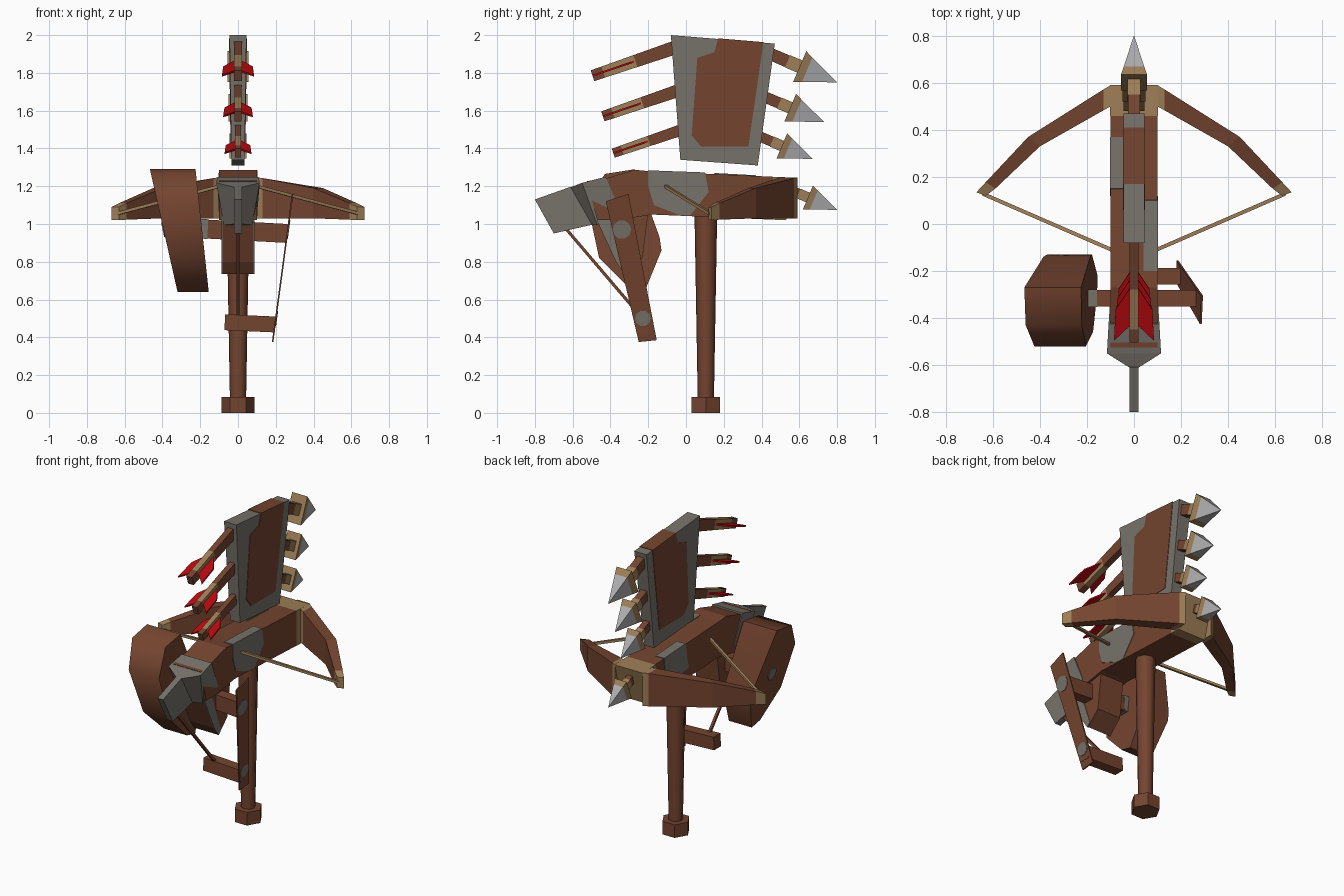
import bpy, bmesh, math
from mathutils import Vector as V

if "Cube" in bpy.data.objects:
    bpy.data.objects.remove(bpy.data.objects["Cube"])


def material(name, rgb):
    m = bpy.data.materials.new(name)
    m.diffuse_color = (*rgb, 1)
    m.use_nodes = True
    m.node_tree.nodes["Principled BSDF"].inputs["Base Color"].default_value = m.diffuse_color
    return m


WOOD = material("brown wood", (0.175, 0.058, 0.029))
GREY = material("worn grey", (0.185, 0.168, 0.145))
TAN = material("tan binding", (0.34, 0.21, 0.095))
RED = material("red feather", (0.48, 0.003, 0.005))
STEEL = material("pale steel", (0.42, 0.42, 0.43))


def mesh(name, verts, faces, mat):
    me = bpy.data.meshes.new(name)
    bm = bmesh.new()
    vs = [bm.verts.new(v) for v in verts]
    for f in faces:
        bm.faces.new([vs[i] for i in f])
    bmesh.ops.recalc_face_normals(bm, faces=bm.faces)
    bm.to_mesh(me)
    bm.free()
    me.materials.append(mat)
    ob = bpy.data.objects.new(name, me)
    bpy.context.collection.objects.link(ob)
    return ob


def loft(name, a, b, mat):
    """Closed solid between two rings with equal point counts."""
    n = len(a)
    faces = [list(range(n)), list(range(n, 2 * n))]
    faces += [(i, (i + 1) % n, n + (i + 1) % n, n + i) for i in range(n)]
    return mesh(name, list(a) + list(b), faces, mat)


def prism(name, profile, x0, x1, mat):
    """Extrude a (y, z) profile along x; x0 and x1 may depend on z."""
    def ring(x):
        return [(x(z) if callable(x) else x, y, z) for y, z in profile]
    return loft(name, ring(x0), ring(x1), mat)


def beam(name, p, q, h0, h1, mat):
    """Four-sided bar from p to q with (side, up) half sizes at each end."""
    p, q = V(p), V(q)
    d = (q - p).normalized()
    side = d.cross(V((0, 0, 1))).normalized()
    up = side.cross(d)

    def ring(c, h):
        return [c + side * h[0] * i + up * h[1] * j
                for i, j in ((-1, -1), (1, -1), (1, 1), (-1, 1))]
    return loft(name, ring(p, h0), ring(q, h1), mat)


def circle(cy, cz, r, n=10):
    return [(cy + r * math.cos(2 * math.pi * i / n),
             cz + r * math.sin(2 * math.pi * i / n)) for i in range(n)]


def smooth(ob, deg):
    bpy.ops.object.select_all(action='DESELECT')
    ob.select_set(True)
    bpy.context.view_layer.objects.active = ob
    bpy.ops.object.shade_smooth_by_angle(angle=math.radians(deg))


# Stand
def round_ring(r, z, n):
    return [(x, y, z) for x, y in circle(0, 0.105, 1, n) for x, y in
            [(x * r, 0.105 + (y - 0.105) * r)]]


loft("stand_foot", round_ring(0.087, 0, 6), round_ring(0.087, 0.085, 6), WOOD)
smooth(loft("stand_post", round_ring(0.043, 0.08, 8), round_ring(0.06, 1.05, 8), WOOD), 50)

# Stock with its tan front end and drooping tail
prism("stock", [(0.46, 1.25), (0.46, 1.023), (-0.18, 1.05), (-0.36, 1.02), (-0.47, 1.02),
                (-0.525, 1.227), (-0.43, 1.24), (-0.27, 1.287), (-0.2, 1.28)], -0.1, 0.1, WOOD)
prism("stock_tip", [(0.46, 1.25), (0.59, 1.245), (0.53, 1.02), (0.46, 1.023)], -0.101, 0.101, TAN)
prism("stock_tail", [(-0.2, 1.06), (-0.23, 0.82), (-0.32, 0.735), (-0.37, 0.8), (-0.48, 1.04)],
      -0.085, 0.085, WOOD)
for s in (-1, 1):
    prism("tail_worn_edge", [(-0.40, 1.03), (-0.30, 0.76), (-0.325, 0.735), (-0.371, 0.8), (-0.482, 1.04)],
          s * 0.08, s * 0.088, GREY)

# Worn patches wrapping over the stock edges
prism("right_patch", [(-0.2, 1.284), (0.1, 1.273), (0.12, 1.17), (0.02, 1.042), (-0.03, 1.045),
                      (-0.17, 1.1), (-0.2, 1.2)], 0.04, 0.103, GREY)
prism("left_patch", [(0.15, 1.27), (0.37, 1.258), (0.36, 1.15), (0.26, 1.08), (0.12, 1.1)],
      -0.103, -0.04, GREY)

# Grey rear collar tapering into a fin
rear = [(-0.55, 1.218), (-0.47, 0.995)]
loft("collar", [(-0.115, -0.55, 1.218), (0.115, -0.55, 1.218), (0.075, -0.47, 0.995), (-0.075, -0.47, 0.995)],
     [(-0.108, -0.425, 1.25), (0.108, -0.425, 1.25), (0.103, -0.35, 1.07), (-0.103, -0.35, 1.07)], GREY)
loft("collar_taper", [(-0.115, -0.55, 1.218), (0.115, -0.55, 1.218), (0.075, -0.47, 0.995), (-0.075, -0.47, 0.995)],
     [(-0.02, -0.61, 1.195), (0.02, -0.61, 1.195), (0.02, -0.5, 1.0), (-0.02, -0.5, 1.0)], GREY)
prism("rear_fin", [(-0.8, 1.13), (-0.61, 1.197), (-0.48, 1.0), (-0.7, 0.95)], -0.02, 0.02, GREY)

# Bow limbs, tan tips and string
def limb_ring(s, outer, inner, z0, z1):
    return [(s * outer[0], outer[1], z0), (s * outer[0], outer[1], z1),
            (s * inner[0], inner[1], z1), (s * inner[0], inner[1], z0)]


for s, side in ((-1, "left"), (1, "right")):
    rings = [limb_ring(s, (0.1, 0.59), (0.1, 0.5), 1.03, 1.247),
             limb_ring(s, (0.13, 0.572), (0.13, 0.483), 1.03, 1.243),
             limb_ring(s, (0.45, 0.37), (0.40, 0.33), 1.03, 1.19),
             limb_ring(s, (0.63, 0.178), (0.59, 0.15), 1.023, 1.11),
             limb_ring(s, (0.67, 0.135), (0.63, 0.12), 1.02, 1.09)]
    for i, m in enumerate((TAN, WOOD, WOOD, TAN)):
        loft(side + "_bow_limb", rings[i], rings[i + 1], m)
    beam(side + "_string", (s * 0.64, 0.127, 1.055), (s * 0.06, -0.125, 1.21), (0.008,) * 2, (0.008,) * 2, TAN)

# Magazine with brown inlay showing on both sides and the top
prism("magazine", [(-0.08, 2.0), (0.47, 1.955), (0.38, 1.31), (-0.03, 1.34)],
      lambda z: -0.035 - 0.014 * (z - 1.31), lambda z: 0.035 + 0.014 * (z - 1.31), GREY)
prism("magazine_inlay", [(0.17, 1.983), (0.41, 1.963), (0.33, 1.41), (0.08, 1.41), (0.03, 1.47),
                         (0.06, 1.88), (0.15, 1.91)],
      lambda z: -0.038 - 0.014 * (z - 1.31), lambda z: 0.038 + 0.014 * (z - 1.31), WOOD)

# Arrow heads at the front, steel tip with tan root
fwd = V((0, 0.92, -0.39)).normalized()
for ty, tz, k in ((0.8, 1.75, 1), (0.73, 1.54, 0.9), (0.67, 1.345, 0.82), (0.8, 1.075, 0.78)):
    tip = V((0, ty, tz))
    base, band, start = (tip - fwd * a * k for a in (0.215, 0.285, 0.43))
    shaft = (0.025 * k, 0.033 * k)
    beam("front_shaft", start, band, shaft, shaft, WOOD)
    beam("shaft_band", band, base, (0.028 * k, 0.035 * k), (0.028 * k, 0.035 * k), TAN)
    mid = base.lerp(tip, 0.2)
    wide, cut = (0.055 * k, 0.088 * k), (0.044 * k, 0.07 * k)
    beam("head_root", base, mid, wide, cut, TAN)
    beam("arrow_head", mid, tip, cut, (0.0005, 0.0005), STEEL)

# Feathered arrow ends at the back
d = V((0, 0.946, 0.323)).normalized()
n = V((1, 0, 0)).cross(d)
for ty, tz, k in ((-0.495, 1.785, 1), (-0.44, 1.57, 0.92), (-0.385, 1.375, 0.83)):
    end = V((0, ty, tz))
    for name, a, b, m in (("nock", 0, 0.06, WOOD), ("feather_band", 0.06, 0.24, TAN),
                          ("rear_shaft", 0.24, 0.5, WOOD)):
        h0, h1 = ((0.02 * k, (0.03 + 0.014 * t) * k) for t in (a, b))
        beam(name, end + d * a * k, end + d * b * k, h0, h1, m)
    for s in (-1, 1):
        fin = [end + V((s * x * k, 0, 0)) + d * t * k
               for x, t in ((0.015, 0.24), (0.078, 0.14), (0.085, 0.0), (0.015, 0.07))]
        loft("feather", [p + n * 0.005 for p in fin], [p - n * 0.005 for p in fin], RED)

# Winding drum on the left, slanted and thinner at the bottom
def outer(z):
    return -0.455 + 0.225 * (1.24 - z)


drum = prism("drum", [(-0.27, 1.29), (-0.43, 1.265), (-0.52, 1.1), (-0.46, 0.82), (-0.3, 0.66),
                      (-0.22, 0.64), (-0.13, 0.86), (-0.14, 0.93)],
             outer, lambda z: -0.225 + 0.108 * (1.29 - z), WOOD)
smooth(drum, 60)
prism("drum_hub", circle(-0.32, 0.97, 0.04), lambda z: outer(z) - 0.005, lambda z: outer(z) + 0.003, GREY)

# Axle and crank
beam("axle", (-0.2, -0.315, 0.975), (0.26, -0.315, 0.95), (0.035, 0.05), (0.035, 0.05), WOOD)
beam("axle_collar", (-0.2, -0.315, 0.975), (-0.16, -0.315, 0.973), (0.037, 0.052), (0.037, 0.052), GREY)


def crank(off):
    return lambda z: 0.185 + 0.135 * (z - 0.38) + off


prism("crank_arm", [(-0.425, 1.12), (-0.305, 1.16), (-0.155, 0.385), (-0.25, 0.375)],
      crank(-0.005), crank(0.003), WOOD)
for cy, cz, r in ((-0.34, 0.97, 0.05), (-0.228, 0.5, 0.042)):
    prism("crank_pin", circle(cy, cz, r), crank(0), crank(0.006), GREY)
beam("crank_handle", (-0.07, -0.222, 0.48), (0.198, -0.222, 0.468), (0.035, 0.042), (0.035, 0.042), WOOD)
beam("tie_rod", (0, -0.64, 0.98), (0, -0.235, 0.505), (0.008, 0.008), (0.008, 0.008), WOOD)
